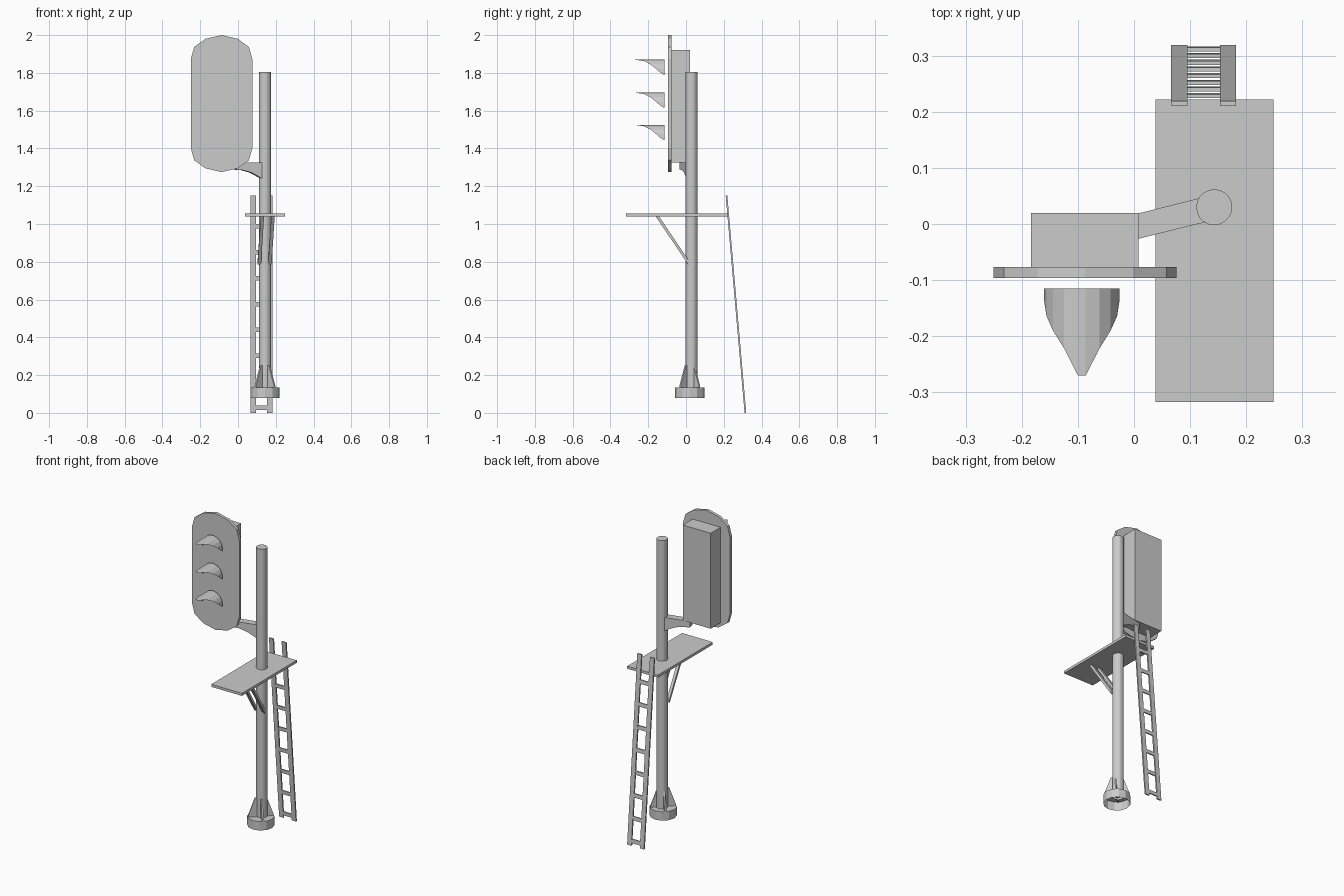
import bpy, bmesh, math
from mathutils import Vector

if "Cube" in bpy.data.objects:
    bpy.data.objects.remove(bpy.data.objects["Cube"])

grey = bpy.data.materials.new("signal_grey")
grey.diffuse_color = (0.6, 0.6, 0.6, 1)
grey.use_nodes = True
grey.node_tree.nodes["Principled BSDF"].inputs["Base Color"].default_value = grey.diffuse_color
PX, PY = 0.143, 0.03          # post centre


def finish(name, bm, fix=True):
    if fix:
        bmesh.ops.recalc_face_normals(bm, faces=bm.faces)
    me = bpy.data.meshes.new(name)
    bm.to_mesh(me)
    bm.free()
    me.materials.append(grey)
    ob = bpy.data.objects.new(name, me)
    bpy.context.collection.objects.link(ob)
    return ob


def prism(name, pts, offset):
    """Extrude a planar outline along an offset vector."""
    bm = bmesh.new()
    off = Vector(offset)
    a = [bm.verts.new(p) for p in pts]
    b = [bm.verts.new(Vector(p) + off) for p in pts]
    n = len(a)
    bm.faces.new(a)
    bm.faces.new(b[::-1])
    for i in range(n):
        bm.faces.new((a[i], a[(i + 1) % n], b[(i + 1) % n], b[i]))
    return finish(name, bm)


def box(name, x0, x1, y0, y1, z0, z1):
    return prism(name, [(x0, y0, z0), (x1, y0, z0), (x1, y1, z0), (x0, y1, z0)], (0, 0, z1 - z0))


def lathe(name, cx, cy, profile, n):
    """Revolve an open (radius, z) profile; close the last ring with a cap."""
    bm = bmesh.new()
    rings = [[bm.verts.new((cx + r * math.cos(2 * math.pi * i / n),
                            cy + r * math.sin(2 * math.pi * i / n), z)) for i in range(n)]
             for r, z in profile]
    for a, b in zip(rings, rings[1:]):
        for i in range(n):
            j = (i + 1) % n
            bm.faces.new((a[i], a[j], b[j], b[i]))
    bm.faces.new(rings[-1])
    return finish(name, bm)


# Post and hollow-bottomed base
lathe("post", PX, PY, [(0.032, 0.12), (0.032, 1.805)], 20)
BY = 0.02
lathe("base", PX, BY, [(0.077, 0.08), (0.077, 0.135)], 12)

# Diagonal gussets on the base
for k in range(4):
    a = math.radians(45 + 90 * k)
    d = Vector((math.cos(a), math.sin(a), 0))
    s = Vector((-d.y, d.x, 0)) * 0.01
    c = Vector((PX, BY, 0)) - s / 2
    prism(f"gusset_{k + 1}", [c + d * r + Vector((0, 0, z))
          for r, z in ((0.01, 0.13), (0.074, 0.13), (0.072, 0.145), (0.034, 0.25), (0.01, 0.25))], s)

# Platform and its two struts
box("platform", 0.038, 0.249, -0.317, 0.222, 1.039, 1.055)
for k, xt in enumerate((0.120, 0.176)):
    top, bot = Vector((xt, -0.16, 1.039)), Vector((xt - 0.016, 0.012, 0.785))
    e = Vector((0, 0.018, 0))
    prism(f"strut_{k + 1}", [top, top + e, bot + Vector((0, 0, 0.026)), bot], (0.018, 0, 0))

# Leaning ladder
def lean(z):
    return 0.31 - 0.1 * z / 1.15

for k, x in enumerate((0.066, 0.153)):
    prism(f"ladder_rail_{k + 1}", [(x, lean(0), 0), (x, lean(0) + 0.009, 0),
          (x, lean(1.15) + 0.009, 1.15), (x, lean(1.15), 1.15)], (0.029, 0, 0))
for k in range(8):
    z = 0.016 + 0.137 * k
    prism(f"ladder_rung_{k + 1}", [(0.094, lean(z) + 0.001, z), (0.094, lean(z) + 0.008, z),
          (0.094, lean(z + .024) + 0.008, z + .024), (0.094, lean(z + .024) + 0.001, z + .024)], (0.061, 0, 0))

# Angled bracket arm with a curved underside
d = Vector((-math.cos(math.radians(14)), -math.sin(math.radians(14)), 0))
s = Vector((d.y, -d.x, 0)) * 0.044
c = Vector((PX, PY, 0)) - s / 2
prism("bracket_arm", [c + d * r + Vector((0, 0, z)) for r, z in
      ((0.02, 1.326), (0.175, 1.326), (0.175, 1.288), (0.13, 1.286), (0.085, 1.274),
       (0.05, 1.257), (0.02, 1.24))], s)

# Signal housing and rounded backboard
box("signal_housing", -0.184, 0.008, -0.077, 0.02, 1.326, 1.92)
q = [(0.163, 0.235), (0.145, 0.300), (0.085, 0.343)]
half = q + [(0, 0.3625)] + [(-x, z) for x, z in q[::-1]]
outline = half + [(-x, -z) for x, z in half]
prism("backboard", [(-0.087 + x, -0.096, 1.6375 + z) for x, z in outline], (0, 0.019, 0))

# Three open visors tapering to the front
rim = [(90, -0.138), (70, -0.164), (50, -0.19), (28, -0.222), (6, -0.27)]
arc = [(-t, y) for t, y in rim] + [(t, y) for t, y in rim[::-1]]
for k, top in enumerate((1.87, 1.696, 1.525)):
    bm = bmesh.new()
    pts = [(-0.067, top - 0.08, -0.118)]
    pts += [(0.067 * math.sin(math.radians(t)), top - 0.067 + 0.067 * math.cos(math.radians(t)), y)
            for t, y in arc]
    pts.append((0.067, top - 0.08, -0.118))
    back = [bm.verts.new((-0.093 + x, -0.115, z)) for x, z, y in pts]
    front = [bm.verts.new((-0.093 + x, y, z)) for x, z, y in pts]
    for i in range(len(pts) - 1):
        bm.faces.new((back[i], front[i], front[i + 1], back[i + 1]))
    finish(f"visor_{k + 1}", bm, False)
